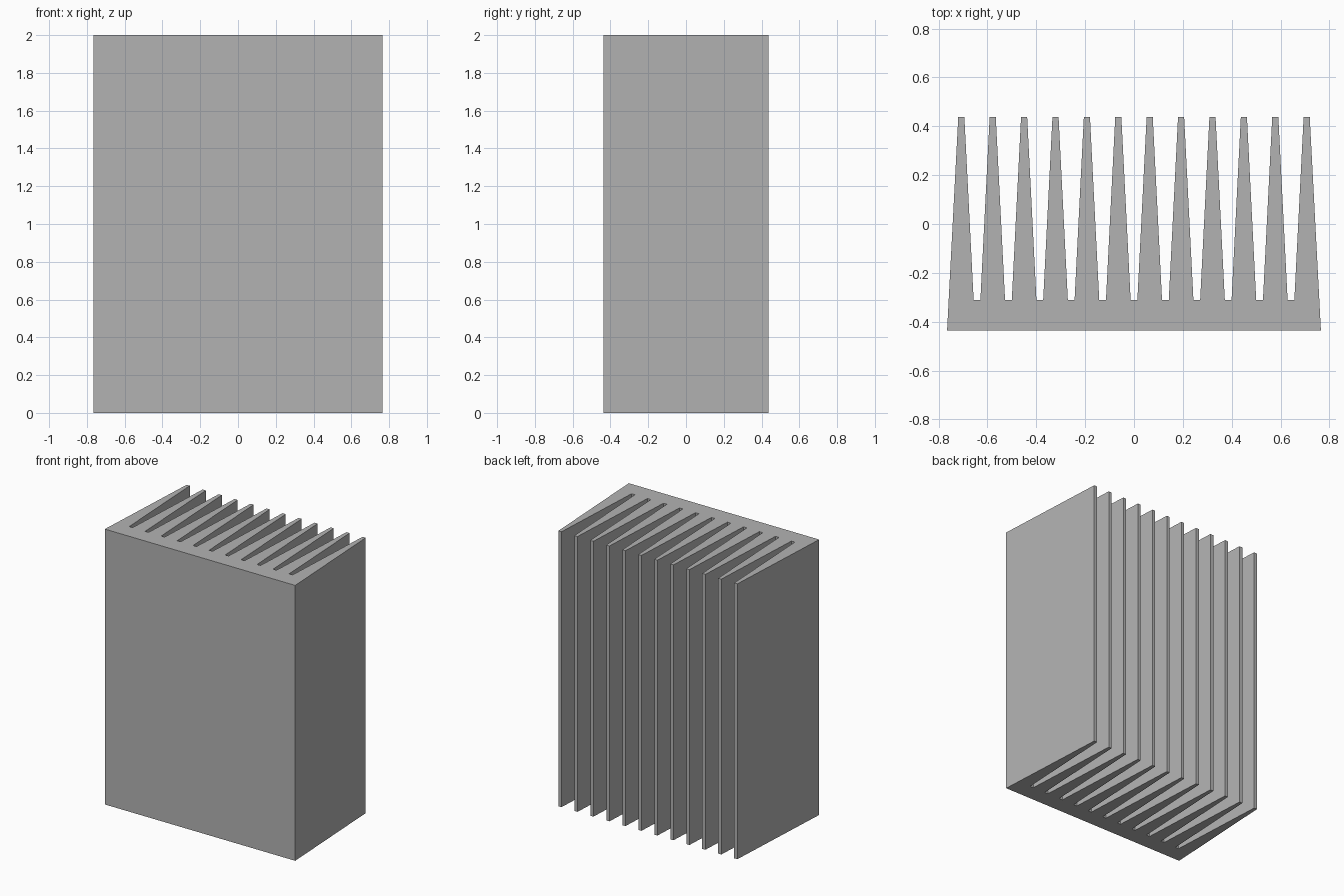
import bpy
import bmesh

cube = bpy.data.objects.get("Cube")
if cube:
    bpy.data.objects.remove(cube, do_unlink=True)

FINS, PITCH, HEIGHT = 12, 0.1285, 2.0
FRONT, FLOOR, BACK = -0.436, -0.312, 0.438
TIP, ROOT, SIDE = 0.0125, 0.0505, 0.765


def material(name, colour):
    mat = bpy.data.materials.new(name)
    mat.use_nodes = True
    mat.diffuse_color = colour
    mat.node_tree.nodes["Principled BSDF"].inputs["Base Color"].default_value = colour
    return mat


# Comb-shaped cross-section: flat base plate with tapered fins behind it
profile = [(SIDE, FRONT)]
for i in reversed(range(FINS)):
    x = (i - (FINS - 1) / 2) * PITCH
    if i < FINS - 1:
        profile.append((x + ROOT, FLOOR))
    profile += [(x + TIP, BACK), (x - TIP, BACK)]
    if i > 0:
        profile.append((x - ROOT, FLOOR))
profile.append((-SIDE, FRONT))

# Extrude the cross-section to full height
bm = bmesh.new()
section = bm.faces.new([bm.verts.new((x, y, 0)) for x, y in profile])
grown = bmesh.ops.extrude_face_region(bm, geom=[section], use_keep_orig=True)
top = [v for v in grown["geom"] if isinstance(v, bmesh.types.BMVert)]
bmesh.ops.translate(bm, verts=top, vec=(0, 0, HEIGHT))
bmesh.ops.recalc_face_normals(bm, faces=bm.faces)

mesh = bpy.data.meshes.new("finned_heat_sink")
bm.to_mesh(mesh)
bm.free()
mesh.materials.append(material("plain grey", (0.45, 0.45, 0.45, 1)))
heat_sink = bpy.data.objects.new("finned_heat_sink", mesh)
bpy.context.collection.objects.link(heat_sink)
